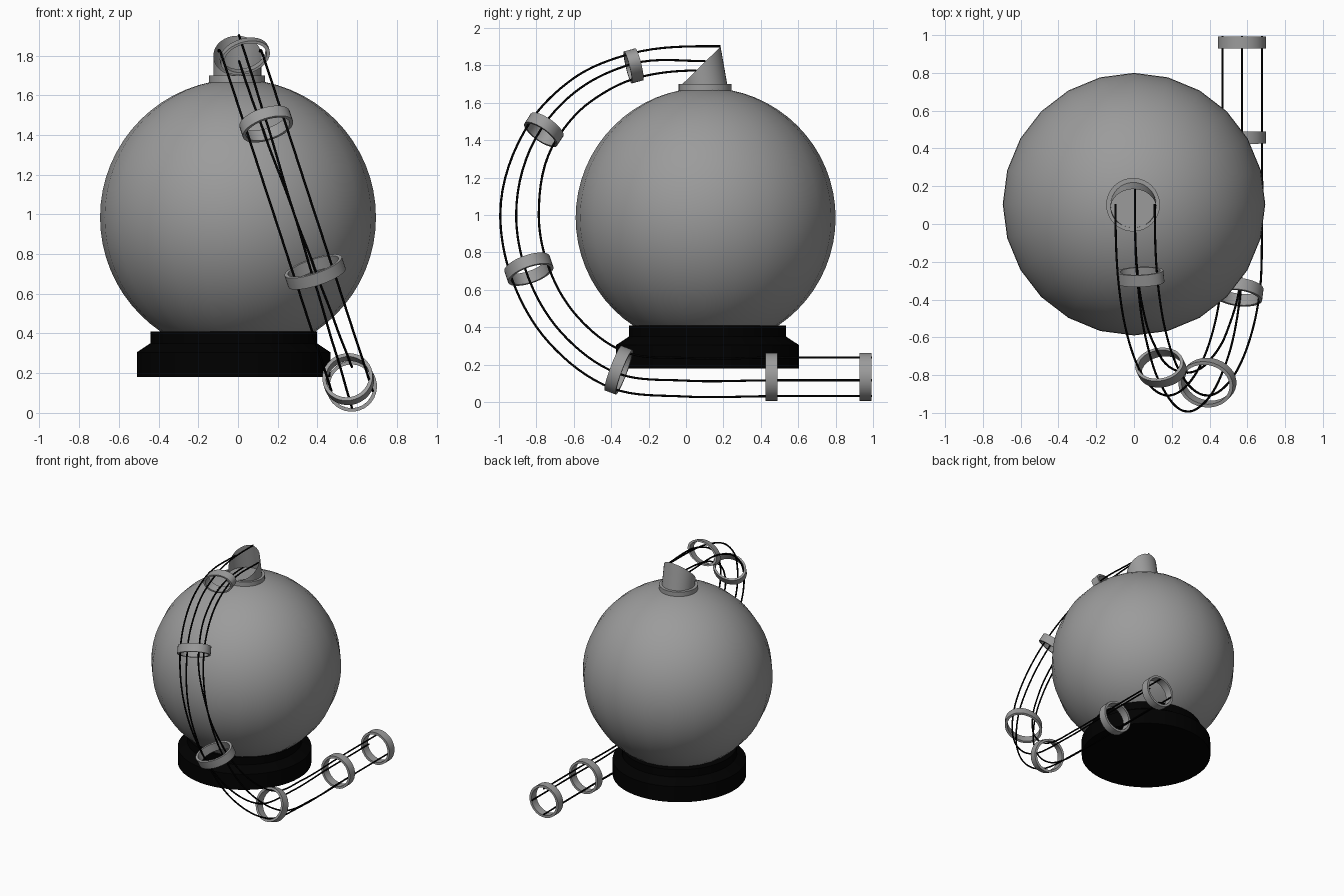
import bpy, bmesh, math
from mathutils import Vector

if "Cube" in bpy.data.objects:
    bpy.data.objects.remove(bpy.data.objects["Cube"])


def material(name, v):
    m = bpy.data.materials.new(name)
    m.diffuse_color = (v, v, v, 1)
    m.use_nodes = True
    m.node_tree.nodes["Principled BSDF"].inputs["Base Color"].default_value = m.diffuse_color
    return m


black = material("black", 0.0)
grey = material("dark_grey", 0.33)


def smooth(ob, mat, angle):
    ob.data.materials.append(mat)
    bpy.ops.object.select_all(action='DESELECT')
    ob.select_set(True)
    bpy.context.view_layer.objects.active = ob
    bpy.ops.object.shade_smooth_by_angle(angle=math.radians(angle))


def mesh_from_loops(name, loops, mat=grey, closed=False, caps=True, angle=35):
    """Skin a list of equal-sized point loops; cap the ends, join them or leave open."""
    bm = bmesh.new()
    rows = [[bm.verts.new(p) for p in loop] for loop in loops]
    n = len(rows[0])
    pairs = list(zip(rows, rows[1:])) + ([(rows[-1], rows[0])] if closed else [])
    for a, b in pairs:
        for i in range(n):
            j = (i + 1) % n
            bm.faces.new((a[i], a[j], b[j], b[i]))
    if caps and not closed:
        bm.faces.new(rows[0][::-1])
        bm.faces.new(rows[-1])
    bmesh.ops.recalc_face_normals(bm, faces=bm.faces[:])
    me = bpy.data.meshes.new(name)
    bm.to_mesh(me)
    bm.free()
    ob = bpy.data.objects.new(name, me)
    bpy.context.collection.objects.link(ob)
    smooth(ob, mat, angle)


def circle(x, y, z, r, n=32, lean=0, rise=0):
    """Circle whose rear half can be raised and leaned to make a slanted cut."""
    pts = []
    for i in range(n):
        a = 2 * math.pi * i / n
        s = math.sin(a)
        pts.append((x + r * math.cos(a), y + (r - lean) * s, z + rise * s))
    return pts


# Round body
bpy.ops.mesh.primitive_uv_sphere_add(segments=24, ring_count=32, radius=0.695,
                                     location=(0, 0.105, 0.985))
body = bpy.context.object
body.name = "round_body"
smooth(body, grey, 60)

# Stepped black base
mesh_from_loops("base", [circle(-0.022, 0.115, z, r, 48) for r, z in
                         ((0.488, 0.18), (0.488, 0.305), (0.42, 0.35), (0.42, 0.41))],
                mat=black)

# Neck collar and open, slant-cut outlet
mesh_from_loops("neck_collar", [circle(-0.005, 0.102, z, 0.142) for z in (1.64, 1.70)])
mesh_from_loops("neck_outlet", [circle(-0.003, 0.101, 1.69, 0.121),
                                circle(-0.003, 0.083, 1.80, 0.121, lean=0.019, rise=0.10)],
                caps=False)

# Hose centre line: y, z, flattening across the bend
path = [(0.105, 1.822, 0.65), (-0.28, 1.797, 0.65), (-0.56, 1.665, 0.75),
        (-0.76, 1.455, 0.82), (-0.89, 1.0, 1), (-0.84, 0.71, 1), (-0.655, 0.385, 1),
        (-0.36, 0.17, 1), (0.0, 0.132, 1), (0.457, 0.134, 1), (0.96, 0.134, 1),
        (0.995, 0.134, 1)]
side = Vector((0.95, 0, 0.315)).normalized()
X = Vector((1, 0, 0))
pts = [Vector((0.01 + (1.822 - z) * 0.333, y, z)) for y, z, _ in path]


def tangent(i):
    if i == 0:
        return Vector((0, -1, 0))
    if i == len(pts) - 1:
        return Vector((0, 1, 0))
    # weight by neighbour distance so uneven spacing stays smooth
    d0, d1 = pts[i] - pts[i - 1], pts[i + 1] - pts[i]
    l0, l1 = d0.length, d1.length
    return ((d0 / l0) * l1 + (d1 / l1) * l0).normalized()


# Hoops along the hose: path point, half width, sideways shift
for k, (i, wide, dx) in enumerate(((1, 0.128, 0.016), (3, 0.133, 0.01), (5, 0.152, 0.008),
                                   (7, 0.128, -0.005), (9, 0.128, 0), (10, 0.128, 0))):
    c, t, flat = pts[i] + X * dx, tangent(i), path[i][2]
    out = t.cross(side).normalized()
    loops = []
    for d, w in ((0, -0.032), (0, 0.032), (0.018, 0.032), (0.018, -0.032)):
        loops.append([c + t * w + side * (wide - d) * math.cos(a)
                      + out * (0.128 - d) * flat * math.sin(a)
                      for a in (2 * math.pi * j / 32 for j in range(32))])
    mesh_from_loops(f"hoop_{k + 1}", loops, closed=True)


# Four thin rods running inside the hoops
def rod(name, s, o, start):
    ctrl, tans = [], [tangent(i) for i in range(len(pts))]
    for c, t, (_, _, flat) in zip(pts, tans, path):
        ctrl.append(c + X * s + t.cross(X).normalized() * o * flat)
    ctrl[0] = pts[0] + X * (s - 0.005) + Vector((0, start, start))
    line = []
    for i in range(len(ctrl) - 1):
        p, q = ctrl[i], ctrl[i + 1]
        m = (q - p).length
        for j in range(8):
            u = j / 8
            line.append(p * (2*u**3 - 3*u**2 + 1) + tans[i] * m * (u**3 - 2*u**2 + u)
                        + q * (3*u**2 - 2*u**3) + tans[i + 1] * m * (u**3 - u**2))
    line.append(ctrl[-1])
    loops = []
    for i, p in enumerate(line):
        t = (line[min(i + 1, len(line) - 1)] - line[max(i - 1, 0)]).normalized()
        n = t.cross(side).normalized()
        b = n.cross(t)
        loops.append([p + (n * math.cos(a) + b * math.sin(a)) * 0.006
                      for a in (2 * math.pi * j / 8 for j in range(8))])
    mesh_from_loops(name, loops, mat=black, angle=60)


rod("outer_rod", 0, 0.103, 0.08)
rod("inner_rod", 0, -0.103, -0.05)
rod("left_rod", -0.103, 0.018, 0)
rod("right_rod", 0.105, 0.018, 0)
